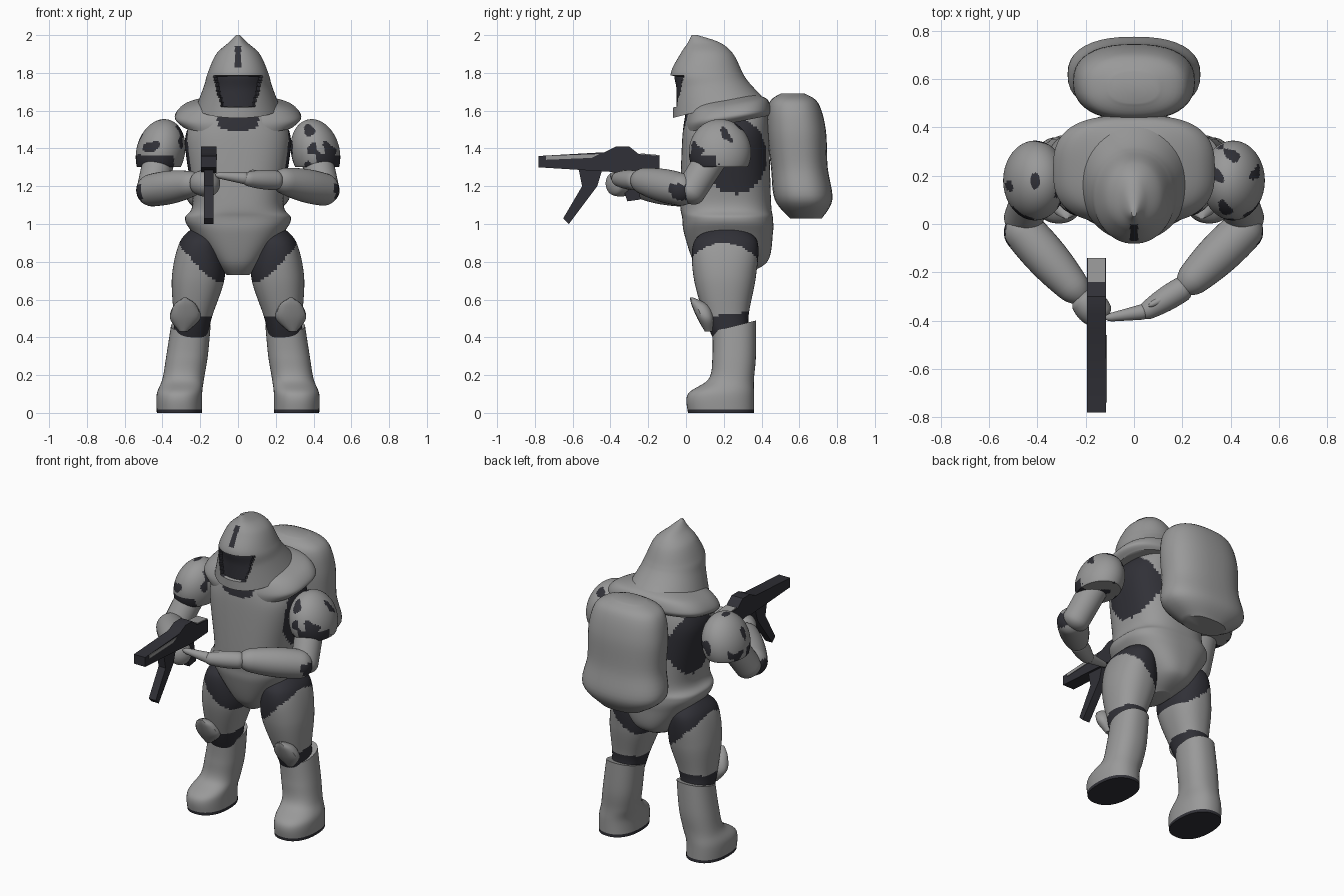
import bpy, bmesh, math
from mathutils import Vector, noise

cube = bpy.data.objects.get("Cube")
if cube:
    bpy.data.objects.remove(cube)


def material(name, red, green, blue):
    colour = (red, green, blue, 1)
    mat = bpy.data.materials.new(name)
    mat.use_nodes = True
    mat.diffuse_color = colour
    mat.node_tree.nodes["Principled BSDF"].inputs["Base Color"].default_value = colour
    return mat


GREY = material("armour grey", .32, .32, .32)
DARK = material("undersuit dark", .03, .03, .038)


def never(centre):
    return False


def always(centre):
    return True


def finish(name, bm, is_dark=never):
    """Colour faces by a rule on their centre and make a smooth-shaded object."""
    bmesh.ops.recalc_face_normals(bm, faces=bm.faces[:])
    for face in bm.faces:
        face.material_index = int(is_dark(face.calc_center_median()))
    mesh = bpy.data.meshes.new(name)
    bm.to_mesh(mesh)
    bm.free()
    mesh.materials.append(GREY)
    mesh.materials.append(DARK)
    part = bpy.data.objects.new(name, mesh)
    bpy.context.scene.collection.objects.link(part)
    bpy.ops.object.select_all(action='DESELECT')
    part.select_set(True)
    bpy.context.view_layer.objects.active = part
    bpy.ops.object.shade_smooth_by_angle(angle=math.radians(35))


def skin(bm, rings):
    """Bridge vertex rings with quads and cap both ends."""
    for low, high in zip(rings, rings[1:]):
        for k in range(len(low)):
            bm.faces.new((low[k - 1], low[k], high[k], high[k - 1]))
    bm.faces.new(rings[0])
    bm.faces.new(rings[-1])


def ring(z, width, front, back, x=0, tilt=0):
    """Horizontal section: half width, front and back limits, rise towards the back."""
    return Vector((x, (front + back) / 2, z, width, (back - front) / 2, tilt))


def squircle(value, power):
    return math.copysign(abs(value) ** (2 / power), value)


def loft(sections, side=1, sides=40, steps=6, power=2.3):
    """Smooth body through horizontal sections; side=-1 mirrors it."""
    rows = []
    padded = [sections[0], *sections, sections[-1]]
    for a, b, c, d in zip(padded, padded[1:], padded[2:], padded[3:]):
        for step in range(steps):
            t = step / steps
            rows.append(b + t / 2 * (c - a + t * (2*a - 5*b + 4*c - d + t * (3*b - 3*c + d - a))))
    rows.append(sections[-1])
    bm = bmesh.new()
    rings = []
    for x, y, z, rx, ry, tilt in rows:
        verts = []
        for k in range(sides):
            turn = math.tau * k / sides
            dx = rx * squircle(math.cos(turn), power)
            dy = ry * squircle(math.sin(turn), power)
            verts.append(bm.verts.new((side * x + dx, y + dy, z + dy * tilt)))
        rings.append(verts)
    skin(bm, rings)
    return bm


def limb(start, end, r_start, r_end, swell=0, sides=32, steps=24):
    """Round-ended tapered limb with a muscle swell in the middle."""
    start, end = Vector(start), Vector(end)
    turn = (end - start).to_track_quat('Z', 'Y')
    bm = bmesh.new()
    rings = []
    for i in range(steps + 1):
        t = (1 - math.cos(math.pi * i / steps)) / 2
        inset = max(0, 1 - 6 * min(t, 1 - t))
        radius = r_start + (r_end - r_start) * t + swell * math.sin(math.pi * t)
        radius *= max(.1, math.sqrt(1 - inset * inset))
        spokes = [Vector((math.cos(math.tau * k / sides), math.sin(math.tau * k / sides), 0))
                  for k in range(sides)]
        rings.append([bm.verts.new(start.lerp(end, t) + turn @ spoke * radius) for spoke in spokes])
    skin(bm, rings)
    return bm


def slab(name, profile, thickness, x=-.155, is_dark=always):
    """Side profile in (y, z) extruded across x."""
    bm = bmesh.new()
    face = bm.faces.new([bm.verts.new((x - thickness / 2, y, z)) for y, z in profile])
    extruded = bmesh.ops.extrude_face_region(bm, geom=[face])["geom"]
    moved = [item for item in extruded if isinstance(item, bmesh.types.BMVert)]
    bmesh.ops.translate(bm, vec=(thickness, 0, 0), verts=moved)
    finish(name, bm, is_dark)


# Torso with belt bulge and pelvis, dark beside the arms and at the neck
def undersuit(c):
    beside_arm = abs(c.x) > .15 and math.hypot((c.y - .26) * 1.2, c.z - 1.36) < .2
    neck = c.y < .1 and abs(c.x) < .11 and c.z > 1.49 + 2 * c.x * c.x
    return beside_arm or neck


finish("torso", loft([
    ring(z=.73, width=.06, front=.1, back=.3),
    ring(z=.8, width=.13, front=.04, back=.43),
    ring(z=.95, width=.24, front=-.01, back=.46),
    ring(z=1.03, width=.28, front=-.02, back=.46),
    ring(z=1.12, width=.24, front=-.03, back=.45),
    ring(z=1.45, width=.28, front=-.02, back=.44),
    ring(z=1.6, width=.2, front=0, back=.43)], sides=96, steps=16, power=2.6), undersuit)


# Shoulder mantle, open in dark at the throat
def throat(c):
    return c.y < .08 and abs(c.x) < .1


finish("mantle", loft([
    ring(z=1.53, width=.3, front=0, back=.44, tilt=.2),
    ring(z=1.57, width=.335, front=0, back=.45, tilt=.15),
    ring(z=1.63, width=.28, front=.02, back=.43, tilt=.15),
    ring(z=1.67, width=.15, front=.05, back=.37, tilt=.1)], sides=64, power=2.8), throat)


# Hooded helmet with a sunken visor and a crest stripe
def visor(c):
    return c.y < .08 and 1.62 < c.z < 1.785 and abs(c.x) < .13 - (1.78 - c.z) / 4


def face_paint(c):
    crest = c.y < .08 and abs(c.x) < .016 and 1.83 < c.z < 1.94
    return crest or visor(c)


helmet = loft([
    ring(z=1.62, width=.22, front=-.07, back=.4, tilt=.25),
    ring(z=1.73, width=.18, front=-.07, back=.33, tilt=.12),
    ring(z=1.8, width=.16, front=-.08, back=.3),
    ring(z=1.9, width=.115, front=-.03, back=.25),
    ring(z=1.96, width=.05, front=.01, back=.18),
    ring(z=2, width=.01, front=.03, back=.06)], sides=112, steps=14, power=2.1)
bmesh.ops.recalc_face_normals(helmet, faces=helmet.faces[:])
opening = [face for face in helmet.faces if visor(face.calc_center_median())]
bmesh.ops.inset_region(helmet, faces=opening, thickness=.004, depth=-.02)
finish("helmet", helmet, face_paint)

# Backpack, fuller at the bottom
finish("backpack", loft([
    ring(z=1.03, width=.14, front=.55, back=.72),
    ring(z=1.13, width=.27, front=.47, back=.775),
    ring(z=1.3, width=.25, front=.45, back=.75),
    ring(z=1.5, width=.25, front=.43, back=.74),
    ring(z=1.64, width=.21, front=.44, back=.7),
    ring(z=1.69, width=.1, front=.5, back=.63)], power=2.4))


def joints(c):
    hip = c.z > min(.61 + 1.1 * abs(c.x), .9) - 2.5 * (c.y - .2) ** 2
    return hip or c.z < .52 + (c.y - .2) / 10


def sole(c):
    return c.z < .015


def elbow(c):
    return c.y < .02 and abs(c.x) > .51 and c.z < 1.21


def camouflage(c):
    band = c.z < 1.36 and c.y < .16 and abs(c.x) > (.42 if c.x > 0 else .34)
    return band or noise.noise(c * 12) > (.2 if c.x < 0 else .3)


for side, s in (("left", 1), ("right", -1)):
    # Leg, boot and pointed knee guard
    finish(side + "_leg", loft([
        ring(z=.98, width=.07, front=.13, back=.31, x=.17),
        ring(z=.9, width=.11, front=.04, back=.38, x=.2),
        ring(z=.72, width=.14, front=.04, back=.37, x=.21),
        ring(z=.5, width=.1, front=.1, back=.33, x=.24),
        ring(z=.38, width=.09, front=.15, back=.35, x=.25)], side=s, sides=64, steps=16), joints)
    finish(side + "_boot", loft([
        ring(z=0, width=.12, front=.01, back=.36, x=.31),
        ring(z=.1, width=.12, front=.01, back=.36, x=.31),
        ring(z=.18, width=.11, front=.12, back=.36, x=.29),
        ring(z=.3, width=.11, front=.14, back=.37, x=.27),
        ring(z=.46, width=.105, front=.14, back=.37, x=.25, tilt=.25)], side=s, steps=8), sole)
    finish(side + "_knee_guard", loft([
        ring(z=.43, width=.02, front=.1, back=.14, x=.29),
        ring(z=.5, width=.08, front=.06, back=.15, x=.28),
        ring(z=.57, width=.06, front=.03, back=.12, x=.28),
        ring(z=.61, width=.01, front=.02, back=.04, x=.28)], side=s, sides=16))

    # Shoulder plate: a dome cut flat below and leaning inwards at the top
    dome = bmesh.new()
    bmesh.ops.create_uvsphere(dome, u_segments=96, v_segments=64, radius=1)
    for vert in dome.verts:
        x, y, z = vert.co
        z = max(z, -.45)
        vert.co = (s * (.41 - .02 * z) + .13 * x, .18 + .165 * y, 1.38 + .175 * z)
    finish(side + "_shoulder_plate", dome, camouflage)

    # Arm
    finish(side + "_upper_arm", limb((s * .4, .18, 1.42), (s * .47, -.01, 1.12), .085, .08))
    wrist = (.19, -.28, 1.24) if s > 0 else (-.2, -.32, 1.22)
    finish(side + "_forearm", limb((s * .51, .03, 1.17), wrist, .08, .055, swell=.02), elbow)

# Left hand stretched out flat, right hand closed on the weapon
finish("left_palm", limb((.23, -.25, 1.23), (.02, -.38, 1.24), .05, .03, swell=.01))
finish("left_fingers", limb((.06, -.36, 1.24), (-.12, -.39, 1.26), .035, .015))
finish("left_thumb", limb((.18, -.28, 1.25), (.06, -.34, 1.28), .025, .01))
finish("right_fist", limb((-.23, -.29, 1.22), (-.12, -.4, 1.21), .05, .05, swell=.02))

# Weapon
slab("weapon_body", [(-.78, 1.3), (-.3, 1.27), (-.14, 1.28), (-.14, 1.36), (-.25, 1.37), (-.3, 1.41),
                     (-.37, 1.41), (-.43, 1.38), (-.78, 1.36)], thickness=.08)
slab("weapon_magazine", [(-.57, 1.3), (-.44, 1.3), (-.47, 1.2), (-.62, 1), (-.65, 1.03), (-.55, 1.2)],
     thickness=.05)
slab("weapon_grip", [(-.37, 1.3), (-.27, 1.3), (-.24, 1.13), (-.31, 1.12)], thickness=.05)
slab("weapon_side_plate", [(-.74, 1.34), (-.5, 1.35), (-.46, 1.37), (-.74, 1.36)],
     thickness=.008, x=-.115, is_dark=never)
slab("weapon_rear_plate", [(-.24, 1.365), (-.14, 1.355), (-.14, 1.365), (-.24, 1.374)],
     thickness=.07, is_dark=never)
